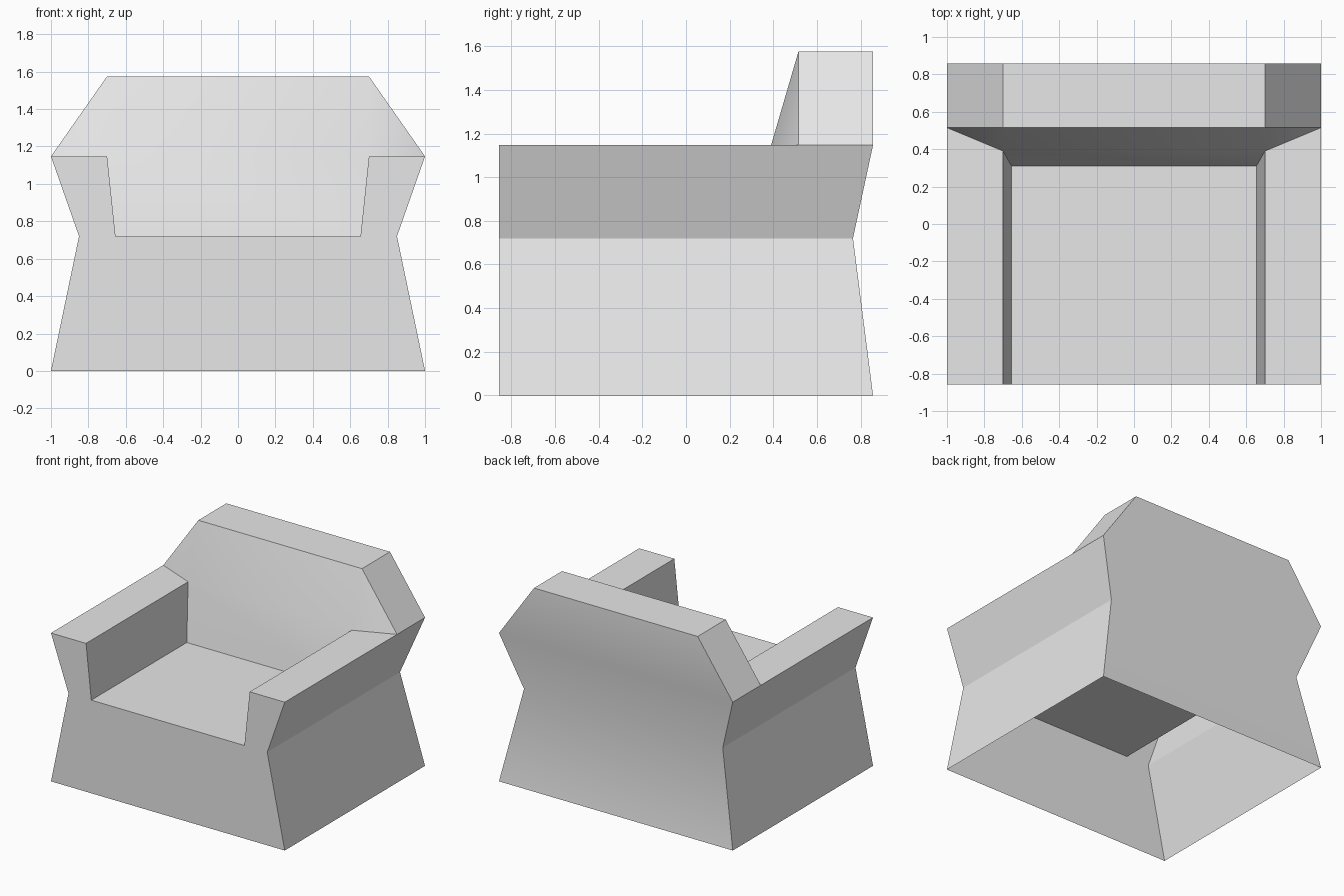
import bpy
import bmesh
from math import radians
from mathutils import Vector

cube = bpy.data.objects.get("Cube")
if cube:
    bpy.data.objects.remove(cube, do_unlink=True)

# One plain grey for the whole chair
grey = bpy.data.materials.new("light_grey")
grey.use_nodes = True
colour = (0.8, 0.8, 0.8, 1)
grey.diffuse_color = colour
grey.node_tree.nodes["Principled BSDF"].inputs["Base Color"].default_value = colour

# Main dimensions
FRONT, BACK, WAIST = -0.857, 0.857, 0.765
SEAT, ARM, TOP = 0.72, 1.147, 1.575
WIDE, PINCH, INNER, SEAT_X = 1.0, 0.85, 0.7, 0.655
REST_LOW, REST_MID, REST_TOP = 0.31, 0.39, 0.515


def mirror(points):
    return [(-x, y, z) for x, y, z in points]


def loft(a, b):
    """Quads between two rails of equal length."""
    return [[a[i], a[i + 1], b[i + 1], b[i]] for i in range(len(a) - 1)]


def build(name, groups):
    """Make one object from (faces, facing, mirrored) groups."""
    bm = bmesh.new()

    def add(points, facing):
        face = bm.faces.new([bm.verts.new(p) for p in points])
        face.normal_update()
        if face.normal.dot(Vector(facing)) < 0:
            face.normal_flip()

    for faces, facing, both in groups:
        for points in faces:
            add(points, facing)
            if both:
                add(mirror(points), mirror([facing])[0])
    bmesh.ops.remove_doubles(bm, verts=bm.verts[:], dist=0.0005)
    mesh = bpy.data.meshes.new(name)
    bm.to_mesh(mesh)
    bm.free()
    mesh.materials.append(grey)
    obj = bpy.data.objects.new(name, mesh)
    bpy.context.collection.objects.link(obj)
    bpy.ops.object.select_all(action="DESELECT")
    obj.select_set(True)
    bpy.context.view_layer.objects.active = obj
    bpy.ops.object.shade_smooth_by_angle(angle=radians(30))
    return obj


# Rails running up the corners of the pinched body
front_outer = [(WIDE, FRONT, 0), (PINCH, FRONT, SEAT), (WIDE, FRONT, ARM)]
front_inner = [(SEAT_X, FRONT, 0), (SEAT_X, FRONT, SEAT), (INNER, FRONT, ARM)]
back_outer = [(WIDE, BACK, 0), (PINCH, WAIST, SEAT), (WIDE, BACK, ARM)]
rest_inner = [(SEAT_X, REST_LOW, SEAT), (INNER, REST_MID, ARM), (INNER, REST_TOP, TOP)]
rest_side = [(WIDE, REST_TOP, ARM), (INNER, REST_TOP, TOP)]
back_side = [(WIDE, BACK, ARM), (INNER, BACK, TOP)]

# Outer side walls, open underneath
build("side_walls", [(loft(front_outer, back_outer), (1, 0, 0), True)])

# Flat front with the arm ends
front_centre = front_inner[:2]
build("front_panel", [
    (loft(front_outer, front_inner), (0, -1, 0), True),
    (loft(front_centre, mirror(front_centre)), (0, -1, 0), False),
])

# Seat
seat_edge = [front_inner[1], rest_inner[0]]
build("seat", [(loft(seat_edge, mirror(seat_edge)), (0, 0, 1), False)])

# Armrests: flat tops and leaning inner faces
arm_edge = [front_inner[2], rest_inner[1]]
build("armrests", [
    (loft(arm_edge, [front_outer[2], rest_side[0]]), (0, 0, 1), True),
    (loft(seat_edge, arm_edge), (-1, 0, 0), True),
])

# Backrest: leaning front with wings, sloped shoulders, top
top_edge = [rest_side[1], back_side[1]]
wing = [rest_inner[1], rest_side[0], rest_inner[2]]
build("backrest", [
    (loft(rest_inner, mirror(rest_inner)), (0, -1, 0), False),
    ([wing], (0, -1, 0), True),
    (loft(rest_side, back_side), (1, 0, 1), True),
    (loft(top_edge, mirror(top_edge)), (0, 0, 1), False),
])

# Softly shaded rear panel
rear = back_outer + back_side[1:]
build("back_panel", [(loft(rear, mirror(rear)), (0, 1, 0), False)])
